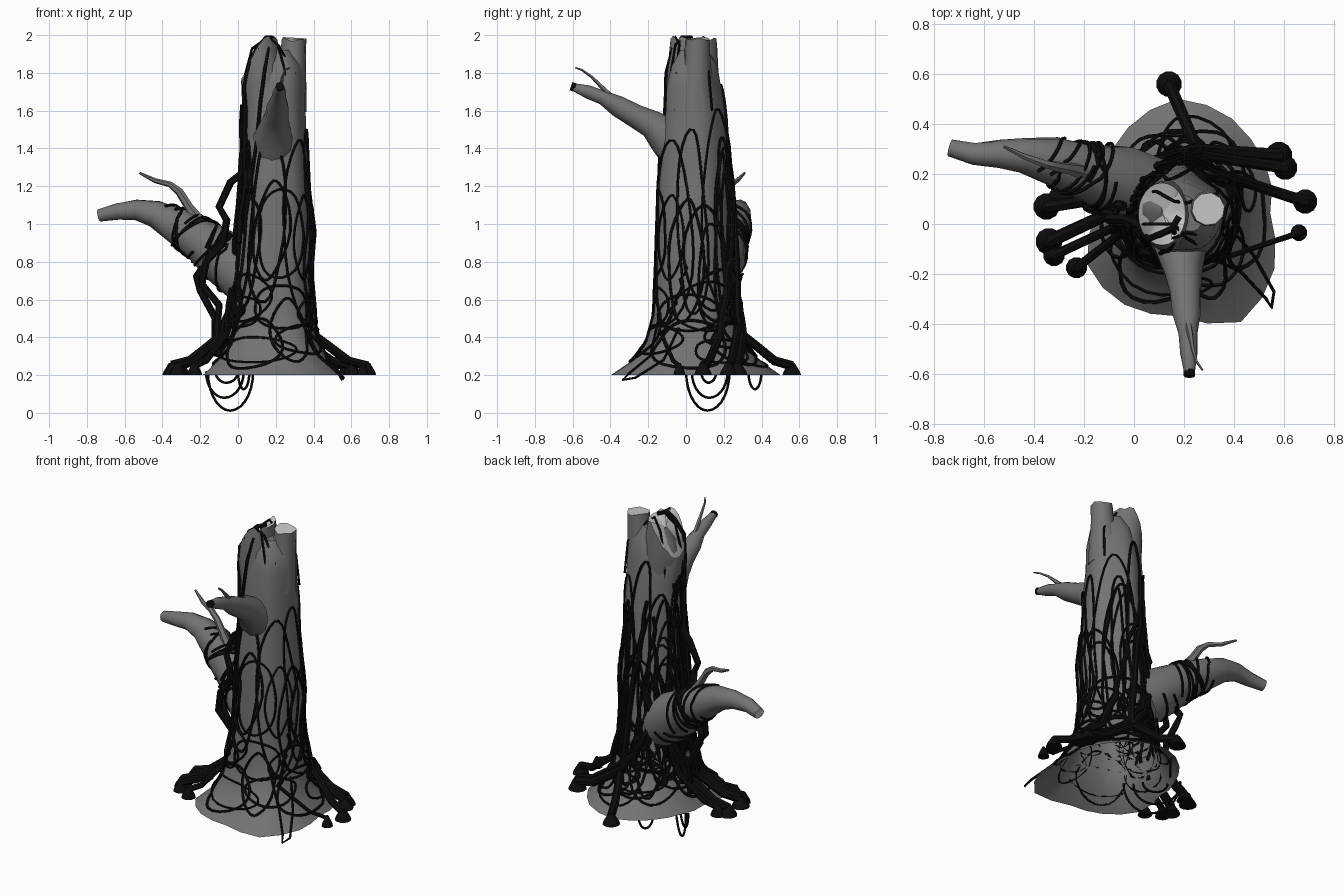
import bpy, bmesh, math, random
from mathutils import Vector

if "Cube" in bpy.data.objects:
    bpy.data.objects.remove(bpy.data.objects["Cube"])
random.seed(7)
U = random.uniform

BASE = [.37, .40, .44, .45, .40, .34, .33, .42, .42, .42, .50, .45]  # root flare radius every 30 deg
ROWS = [  # z, centre x, centre y, radius x, radius y, flare weight
    (.20, .175, .045, .22, .21, 1), (.28, .175, .045, .22, .21, .52),
    (.38, .175, .045, .22, .21, .20), (.52, .178, .045, .222, .212, .04),
    (.75, .185, .045, .20, .21, 0), (.95, .20, .04, .205, .20, 0),
    (1.15, .197, .04, .18, .195, 0), (1.4, .195, .04, .168, .18, 0),
    (1.6, .19, .045, .168, .157, 0), (1.74, .188, .035, .17, .142, 0),
    (1.84, .198, .04, .145, .12, 0), (1.92, .20, .04, .09, .07, 0)]


def surf(th, z, off=0.0):
    """Point on the trunk skin at an angle and height."""
    zc = min(max(z, .2), 1.92)
    i = max(k for k in range(len(ROWS) - 1) if ROWS[k][0] <= zc)
    a, b = ROWS[i], ROWS[i + 1]
    t = (zc - a[0]) / (b[0] - a[0])
    _, cx, cy, rx, ry, f = [p + (q - p) * t for p, q in zip(a, b)]
    c, s = math.cos(th), math.sin(th)
    r = rx * ry / math.hypot(ry * c, rx * s)
    k = (th % math.tau) / math.tau * 12
    j = int(k) % 12
    rb = BASE[j] + (BASE[(j + 1) % 12] - BASE[j]) * (k - int(k))
    r = r + (rb - r) * f + .006 * math.sin(5 * th) + off
    return Vector((cx + r * c, cy + r * s, z))


def loft(bm, rings, cap0=False, cap1=True):
    vs = [[bm.verts.new(p) for p in ring] for ring in rings]
    n = len(vs[0])
    for a, b in zip(vs, vs[1:]):
        for i in range(n):
            bm.faces.new((a[i], a[(i + 1) % n], b[(i + 1) % n], b[i]))
    if cap0:
        bm.faces.new(vs[0][::-1])
    if cap1:
        bm.faces.new(vs[-1]).material_index = 1
    return vs


def tube(bm, pts, rad, n=5, rough=0.0):
    pts = [Vector(p) for p in pts]
    if not isinstance(rad, (list, tuple)):
        rad = [rad] * len(pts)
    rings, nor = [], None
    for i, p in enumerate(pts):
        t = (pts[min(i + 1, len(pts) - 1)] - pts[max(i - 1, 0)]).normalized()
        if nor is None:
            nor = t.orthogonal()
        nor = (nor - t * nor.dot(t)).normalized()
        bi = t.cross(nor)
        ring = []
        for k in range(n):
            a = math.tau * k / n
            r = rad[i] * (1 + U(-rough, rough))
            ring.append(p + (nor * math.cos(a) + bi * math.sin(a)) * r)
        rings.append(ring)
    return loft(bm, rings, True, True)


def finish(name, bm, mats, angle=45):
    bmesh.ops.recalc_face_normals(bm, faces=bm.faces)
    me = bpy.data.meshes.new(name)
    bm.to_mesh(me)
    bm.free()
    ob = bpy.data.objects.new(name, me)
    bpy.context.collection.objects.link(ob)
    for m in mats:
        me.materials.append(m)
    bpy.ops.object.select_all(action='DESELECT')
    ob.select_set(True)
    bpy.context.view_layer.objects.active = ob
    bpy.ops.object.shade_smooth_by_angle(angle=math.radians(angle))
    return ob


def colour(name, v):
    m = bpy.data.materials.new(name)
    m.diffuse_color = (v, v, v, 1)
    m.use_nodes = True
    m.node_tree.nodes["Principled BSDF"].inputs["Base Color"].default_value = m.diffuse_color
    return m


BLACK = [colour("vine_black", .004)]
WOOD = [colour("bark", .17), colour("cut_wood", .6)]

# Trunk, open underneath
N = 24
ANG = [math.tau * i / N for i in range(N)]
bm = bmesh.new()
loft(bm, [[surf(a, r[0]) for a in ANG] for r in ROWS])
finish("trunk", bm, WOOD[:1])

# Split top: slanted broken half and upright stub
bm = bmesh.new()
rings = [[Vector((cx + rx * math.cos(a), .035 + ry * math.sin(a), z)) for a in ANG]
         for z, cx, rx, ry in ((1.6, .14, .11, .13), (1.74, .135, .118, .14))]
top = []
for a in ANG:
    x = .112 + .095 * math.cos(a)
    top.append(Vector((x, .04 + .125 * math.sin(a), min(1.985, 1.76 + 2 * (x - .017)) + U(-.012, .012))))
vs = loft(bm, rings + [top], cap1=False)
mid = bm.verts.new((.115, .04, 1.92))
for i in range(N):
    bm.faces.new((vs[-1][i], vs[-1][(i + 1) % N], mid)).material_index = 1
finish("broken_top", bm, WOOD)
bm = bmesh.new()
vs = tube(bm, [(.265, .05, 1.6), (.275, .055, 1.75), (.29, .06, 1.87), (.297, .06, 1.975)], [.10, .088, .07, .066], 10)
for v in vs[-1]:
    v.co.z += U(-.012, .012)
finish("top_stub", bm, WOOD)

# Side branch, front branch and their twigs
SIDE = [Vector(p) for p in ((.06, .12, .72), (-.07, .18, .82), (-.2, .21, .92), (-.32, .25, .99),
                            (-.44, .275, 1.055), (-.54, .28, 1.075), (-.64, .28, 1.065), (-.735, .305, 1.045))]
SIDE_R = [.16, .14, .115, .097, .074, .056, .045, .034]
bm = bmesh.new()
tube(bm, SIDE, SIDE_R, 12, .05)
finish("side_branch", bm, WOOD)
bm = bmesh.new()
tube(bm, [(-.18, .2, .98), (-.26, .22, 1.09), (-.31, .23, 1.17), (-.36, .24, 1.21), (-.44, .27, 1.23), (-.52, .31, 1.27)],
     [.035, .026, .02, .017, .012, .006], 6, .15)
tube(bm, [(.21, -.37, 1.65), (.225, -.44, 1.72), (.235, -.5, 1.78), (.25, -.55, 1.815), (.275, -.585, 1.828)],
     [.018, .012, .008, .006, .004], 5)
finish("twigs", bm, WOOD[:1])
bm = bmesh.new()
tube(bm, [(.19, .0, 1.36), (.19, -.1, 1.46), (.195, -.18, 1.53), (.205, -.27, 1.575), (.21, -.36, 1.625),
          (.215, -.44, 1.67), (.22, -.52, 1.70), (.222, -.605, 1.728)],
     [.13, .105, .078, .062, .055, .038, .034, .02], 12, .05)
finish("front_branch", bm, WOOD)

# Thick roots: foot on the ground, run in to the trunk, then climb with a twist
ROOTS = [  # foot x, foot y, start angle, climb twist, top height, thickness
    (.14, .56, 72, 40, 1.5, .026), (.58, .275, 75, 70, .9, .028), (.605, .225, 62, 50, .7, .024),
    (.685, .09, 32, 60, 1.2, .024), (.66, -.035, -42, 30, .8, .012), (-.35, .07, 165, -65, 1.0, .027),
    (-.34, -.07, 178, -70, .9, .028), (-.32, -.125, 192, -30, 1.6, .020), (-.23, -.175, 200, -60, .8, .019),
    (-.3, .1, 155, -35, 1.4, .022)]
bm = bmesh.new()
for x, y, a0, tw, zt, r in ROOTS:
    foot, a0, tw = Vector((x, y, .2)), math.radians(a0), math.radians(tw)
    fr = r * 1.3 + .018
    tube(bm, [foot, foot + Vector((0, 0, .02)), foot + Vector((0, 0, .065))], [fr, fr * .85, r * .6], 12)
    s = surf(a0, .42, r * .5)
    path = [foot + Vector((0, 0, .05)), foot.lerp(s, .35), foot.lerp(s, .7), s]
    for i in range(1, 13):
        t = i / 12
        path.append(surf(a0 + tw * t + U(-.07, .07), .42 + (zt - .42) * t, r * .5))
    tube(bm, path, [r * (1 - .55 * i / 15) for i in range(16)], 7)
# Stems standing clear of the trunk on the left, up through the branch fork
tube(bm, [(-.1, .02, .3), (-.11, .05, .45), (-.1, .08, .57), (-.19, .07, .68), (-.17, .06, .8), (-.08, .04, .9),
          (-.06, .0, 1.02), (-.1, .02, 1.09), (-.04, .02, 1.22), (.02, .0, 1.27), (.03, -.02, 1.4)], .02, 6)
tube(bm, [(-.12, .12, .3), (-.12, .15, .5), (-.2, .14, .65), (-.22, .16, .72), (-.14, .1, .84), (-.04, .07, .95)], .02, 6)
tube(bm, [surf(math.radians(a), z, .01) for a, z in ((205, .9), (200, 1.05), (215, 1.2), (203, 1.4), (208, 1.6), (205, 1.72))]
     + [Vector(p) for p in ((.06, -.06, 1.85), (.11, -.04, 1.94), (.15, -.02, 1.985), (.18, .03, 1.985))], .014, 6)
tube(bm, [surf(math.radians(a), z, .008) for a, z in ((215, .95), (228, 1.2), (240, 1.45), (245, 1.65))]
     + [Vector(p) for p in ((.14, -.105, 1.8), (.16, -.07, 1.93), (.16, -.02, 1.99))], .010, 6)
finish("thick_roots", bm, BLACK)

# Thin vines: closed loops draped over the trunk skin; wide low ones, tall ones, extra at the back
bm = bmesh.new()
for i in range(64):
    th = math.radians(U(40, 200)) if i % 5 > 2 else math.tau * (i * .618 % 1)
    if i % 2:
        bot, h, w = U(.23, .5), U(.12, .42), U(.35, .85)
    else:
        bot, h, w = U(.28, .75), U(.5, 1.2), U(.25, .65)
    if th % math.tau > 4 and i % 4 == 0:
        h *= .7
    h = min(h, 1.74 - bot)
    skew, wob = U(-.4, .4), U(0, 6)
    path = []
    for k in range(27):
        a = math.tau * k / 26
        z = bot + h * (.5 + .5 * math.sin(a))
        path.append(surf(th + w * math.cos(a) + skew * (z - bot) + .04 * math.sin(3 * a + wob), z, .005))
    tube(bm, path, U(.006, .0085))
# Vines over the broken top
for x0, y0, x1, y1 in ((.03, .0, .25, -.08), (.06, .13, .33, .12), (.1, -.08, .3, -.05)):
    tube(bm, [(x0, y0, 1.6), (x0, y0, 1.76), (x0 * .5 + .06, y0, 1.93), (.16, y0 * .7, 1.99),
              (.21, y1 * .7, 1.95), (x1, y1, 1.8), (x1 + .01, y1 * 1.15, 1.6)], .007)
# Vines wound round the side branch
for i in range(13):
    t0, a0 = U(.8, 4.0), U(0, math.tau)
    turn, dt = U(2.5, 6), U(.5, 1.6) * random.choice((-1, 1))
    path = []
    for k in range(17):
        t = min(max(t0 + dt * k / 16, .5), 5.3)
        j = int(t)
        d = (SIDE[j + 1] - SIDE[j]).normalized()
        n1 = d.cross(Vector((0, 0, 1))).normalized()
        n2 = n1.cross(d)
        r = SIDE_R[j] + (SIDE_R[j + 1] - SIDE_R[j]) * (t - j) + .004
        a = a0 + turn * k / 16
        path.append(SIDE[j].lerp(SIDE[j + 1], t - j) + (n1 * math.cos(a) + n2 * math.sin(a)) * r)
    tube(bm, path, .0075)
# Loops hanging below the base
for x0, y0, x1, y1, low in ((-.16, .23, .08, .0, .012), (-.17, .22, .03, .03, .08), (-.12, .16, .0, .08, .16),
                            (.0, .33, .06, .4, .125)):
    A, B = Vector((x0, y0, .22)), Vector((x1, y1, .22))
    tube(bm, [A.lerp(B, .5 - .5 * math.cos(math.pi * k / 14)) - Vector((0, 0, (.22 - low) * math.sin(math.pi * k / 14)))
              for k in range(15)], .007)
tube(bm, [surf(-.9, .5, .005), surf(-.75, .3, .01), (.53, -.3, .21), (.55, -.335, .175), (.56, -.27, .185),
          surf(-.5, .28, .01), surf(-.35, .45, .005)], .007)
tube(bm, [(.222, -.585, 1.722), (.222, -.609, 1.73)], .023, 8)
finish("thin_vines", bm, BLACK)
